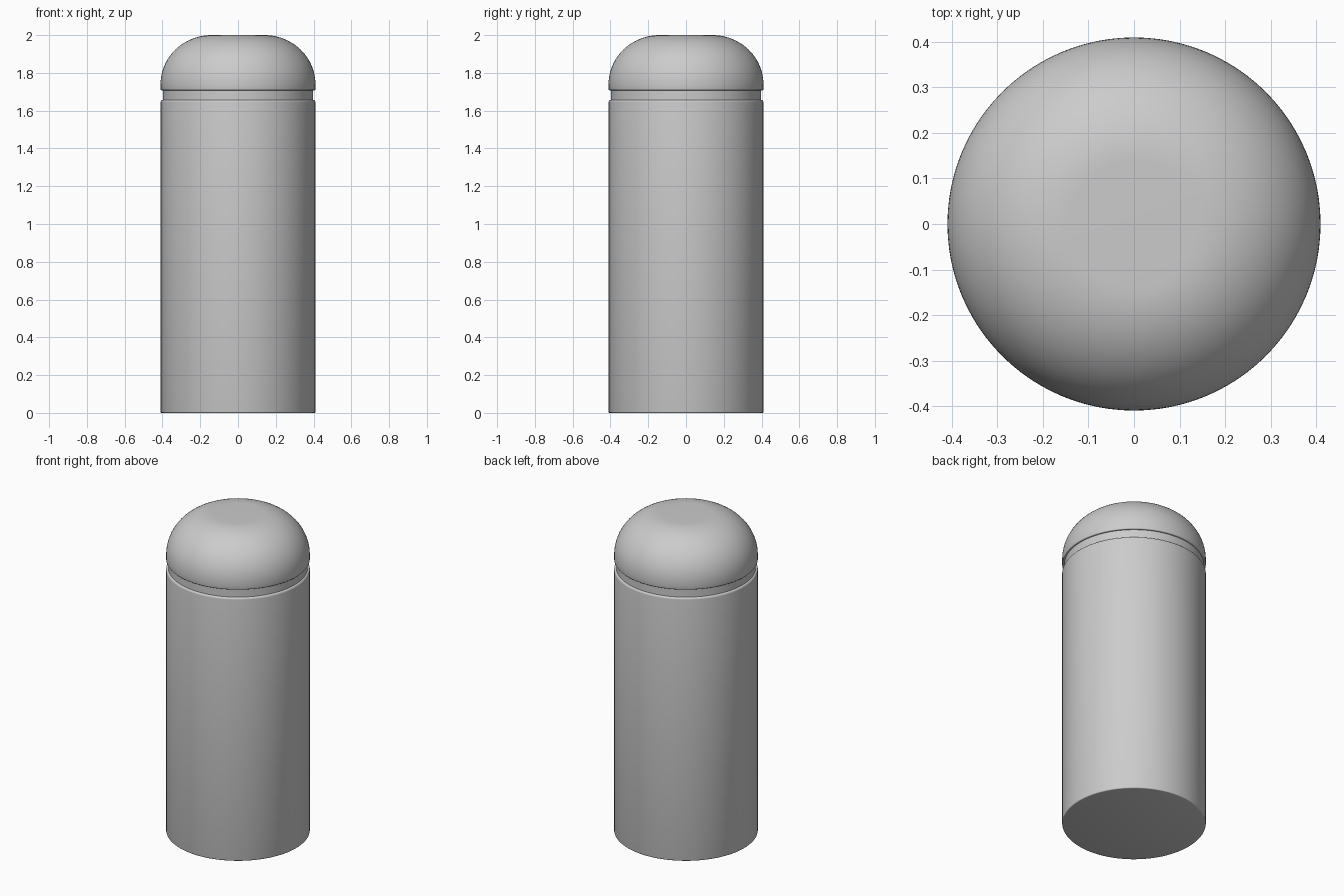
import bpy, bmesh, math

if "Cube" in bpy.data.objects:
    bpy.data.objects.remove(bpy.data.objects["Cube"])

SEGMENTS = 96


def lathe(name, profile):
    """Revolve an (r, z) profile around z; r = 0 ends close the surface."""
    bm = bmesh.new()
    verts = [bm.verts.new((r, 0, z)) for r, z in profile]
    edges = [bm.edges.new(pair) for pair in zip(verts, verts[1:])]
    bmesh.ops.spin(bm, geom=verts + edges, axis=(0, 0, 1), cent=(0, 0, 0),
                   angle=math.tau, steps=SEGMENTS)
    bmesh.ops.remove_doubles(bm, verts=bm.verts, dist=1e-5)
    bmesh.ops.recalc_face_normals(bm, faces=bm.faces)
    mesh = bpy.data.meshes.new(name)
    bm.to_mesh(mesh)
    bm.free()
    obj = bpy.data.objects.new(name, mesh)
    bpy.context.collection.objects.link(obj)
    bpy.ops.object.select_all(action='DESELECT')
    obj.select_set(True)
    bpy.context.view_layer.objects.active = obj
    bpy.ops.object.shade_smooth_by_angle(angle=math.radians(35))
    return obj


def arc(cr, cz, a, b, start, end, steps):
    """Elliptical arc points in the (r, z) plane, angles in degrees."""
    pts = []
    for i in range(steps + 1):
        t = math.radians(start + (end - start) * i / steps)
        pts.append((cr + a * math.cos(t), cz + b * math.sin(t)))
    return pts


R = 0.41

# Cylindrical body with softened base edge and rounded shoulder
lathe("body", [(0, 0)] + arc(R - 0.006, 0.006, 0.006, 0.006, -90, 0, 3)
      + arc(R - 0.012, 1.645, 0.012, 0.012, 0, 90, 5))

# Recessed neck ring between body and cap
lathe("neck", [(R - 0.012, 1.657), (R - 0.012, 1.708)])

# Domed cap with a flat centre
lathe("cap", [(R - 0.012, 1.708)]
      + arc(R - 0.005, 1.713, 0.005, 0.005, -90, 0, 3)
      + arc(R - 0.27, 1.74, 0.27, 0.26, 0, 90, 24) + [(0, 2.0)])
